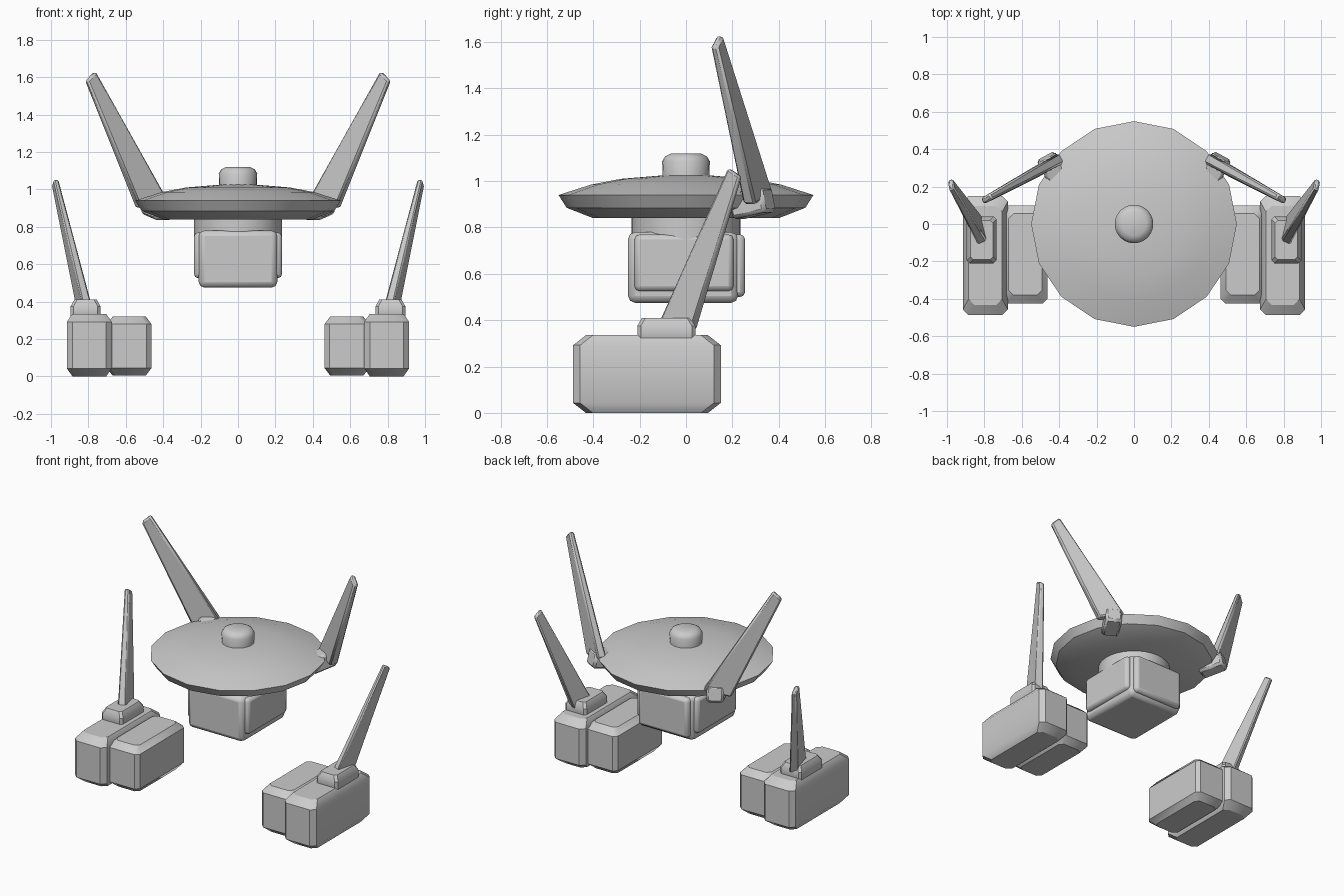
import bpy, bmesh, math
from mathutils import Vector

if "Cube" in bpy.data.objects:
    bpy.data.objects.remove(bpy.data.objects["Cube"], do_unlink=True)

grey = bpy.data.materials.new("plain_grey")
grey.use_nodes = True
grey.diffuse_color = (0.6, 0.6, 0.6, 1)
grey.node_tree.nodes["Principled BSDF"].inputs["Base Color"].default_value = (0.6, 0.6, 0.6, 1)


def loft(name, rings, bevel=0, segments=1, angle=35):
    """Skin equal-length rings of points into a closed solid."""
    bm = bmesh.new()
    rows = [[bm.verts.new(p) for p in ring] for ring in rings]
    n = len(rows[0])
    for low, high in zip(rows, rows[1:]):
        for i in range(n):
            j = (i + 1) % n
            bm.faces.new((low[i], low[j], high[j], high[i]))
    bm.faces.new(rows[0])
    bm.faces.new(rows[-1])
    bmesh.ops.recalc_face_normals(bm, faces=bm.faces)
    mesh = bpy.data.meshes.new(name)
    bm.to_mesh(mesh)
    bm.free()
    mesh.materials.append(grey)
    mesh.shade_smooth()
    mesh.set_sharp_from_angle(angle=math.radians(angle))
    obj = bpy.data.objects.new(name, mesh)
    bpy.context.collection.objects.link(obj)
    if bevel:
        mod = obj.modifiers.new("edge_bevel", "BEVEL")
        mod.width = bevel
        mod.segments = segments
        mod.limit_method = "ANGLE"
    return obj


def lathe(name, profile, sides):
    """Turned part: profile of (radius, height) around z."""
    turn = 2 * math.pi / sides
    return loft(name, [[(r * math.sin(turn * i), r * math.cos(turn * i), z)
                        for i in range(sides)] for r, z in profile])


def block(name, lo, hi, bevel, segments=2):
    """Axis-aligned box with rounded edges."""
    (x0, y0, z0), (x1, y1, z1) = lo, hi
    rings = [[(x0, y0, z), (x1, y0, z), (x1, y1, z), (x0, y1, z)] for z in (z0, z1)]
    return loft(name, rings, bevel, segments)


def pod(name, lo, hi, inset_x, inset_y, rise, corner):
    """Box with chamfered corners and sloping top and bottom rims."""
    def ring(z, dx, dy):
        x0, x1 = lo[0] + dx, hi[0] - dx
        y0, y1 = lo[1] + dy, hi[1] - dy
        c = corner
        return [(x0 + c, y0, z), (x1 - c, y0, z), (x1, y0 + c, z), (x1, y1 - c, z),
                (x1 - c, y1, z), (x0 + c, y1, z), (x0, y1 - c, z), (x0, y0 + c, z)]
    return loft(name, [ring(lo[2], inset_x, inset_y), ring(lo[2] + rise, 0, 0),
                       ring(hi[2] - rise, 0, 0), ring(hi[2], inset_x, inset_y)])


def blade(name, low, high, t_low, t_high, normal, bevel=0.01):
    """Flat tapered fin: a low and a high edge, thickened along its normal."""
    rings = []
    for (a, b), t in ((low, t_low), (high, t_high)):
        a, b, d = Vector(a), Vector(b), Vector(normal).normalized() * t / 2
        rings.append([a - d, b - d, b + d, a + d])
    return loft(name, rings, bevel)


# Saucer, top knob and neck
lathe("saucer", [(0.40, 0.84), (0.515, 0.885), (0.55, 0.94), (0.41, 0.985),
                 (0.28, 1.01), (0.10, 1.025)], 16)
lathe("top_knob", [(0.10, 1.0), (0.103, 1.085), (0.09, 1.107), (0.064, 1.12)], 24)
lathe("neck", [(0.235, 0.73), (0.235, 0.86)], 32)

# Hanging body with side and back panels
block("body", (-0.21, -0.25, 0.475), (0.21, 0.225, 0.78), 0.03)
block("back_panel", (-0.19, 0.16, 0.50), (0.19, 0.255, 0.77), 0.022)

for side, s in (("left", 1), ("right", -1)):
    def span(x0, x1):
        return min(s * x0, s * x1), max(s * x0, s * x1)

    x0, x1 = span(0.15, 0.235)
    block(side + "_side_panel", (x0, -0.222, 0.525), (x1, 0.205, 0.77), 0.022)

    # Ground pods: long outer one and shorter inner one
    x0, x1 = span(0.675, 0.915)
    pod(side + "_outer_pod", (x0, -0.487, 0), (x1, 0.15, 0.335), 0.03, 0.055, 0.043, 0.03)
    x0, x1 = span(0.463, 0.70)
    pod(side + "_inner_pod", (x0, -0.425, 0.004), (x1, 0.10, 0.32), 0.03, 0.045, 0.04, 0.025)

    # Lower fin on its tapered foot
    x0, x1 = span(0.735, 0.895)
    pod(side + "_fin_foot", (x0, -0.21, 0.29), (x1, 0.04, 0.41), 0.02, 0.02, 0.035, 0.015)
    blade(side + "_lower_fin",
          [(s * 0.80, -0.12, 0.36), (s * 0.84, 0.035, 0.36)],
          [(s * 0.973, 0.185, 1.055), (s * 0.983, 0.237, 1.02)],
          0.055, 0.03, (s * 0.9, -0.42, 0), 0.008)

    # Upper fin leaning outward from the saucer rim
    blade(side + "_upper_fin",
          [(s * 0.385, 0.355, 0.94), (s * 0.535, 0.272, 0.90)],
          [(s * 0.765, 0.147, 1.63), (s * 0.813, 0.12, 1.58)],
          0.06, 0.035, (s * 0.48, 0.88, 0))

    # Rim clamp holding the upper fin
    along = Vector((s * 0.47, 0.86, 0.2)).normalized()
    across = Vector((s * 0.88, -0.48, 0))
    up = along.cross(across).normalized()
    if up.z < 0:
        up = -up
    mid = Vector((s * 0.43, 0.285, 0.905))
    rings = [[mid + along * a + across * b * 0.055 + up * c * 0.055
              for b, c in ((-1, -1), (1, -1), (1, 1), (-1, 1))] for a in (-0.085, 0.085)]
    loft(side + "_rim_clamp", rings, 0.015)
